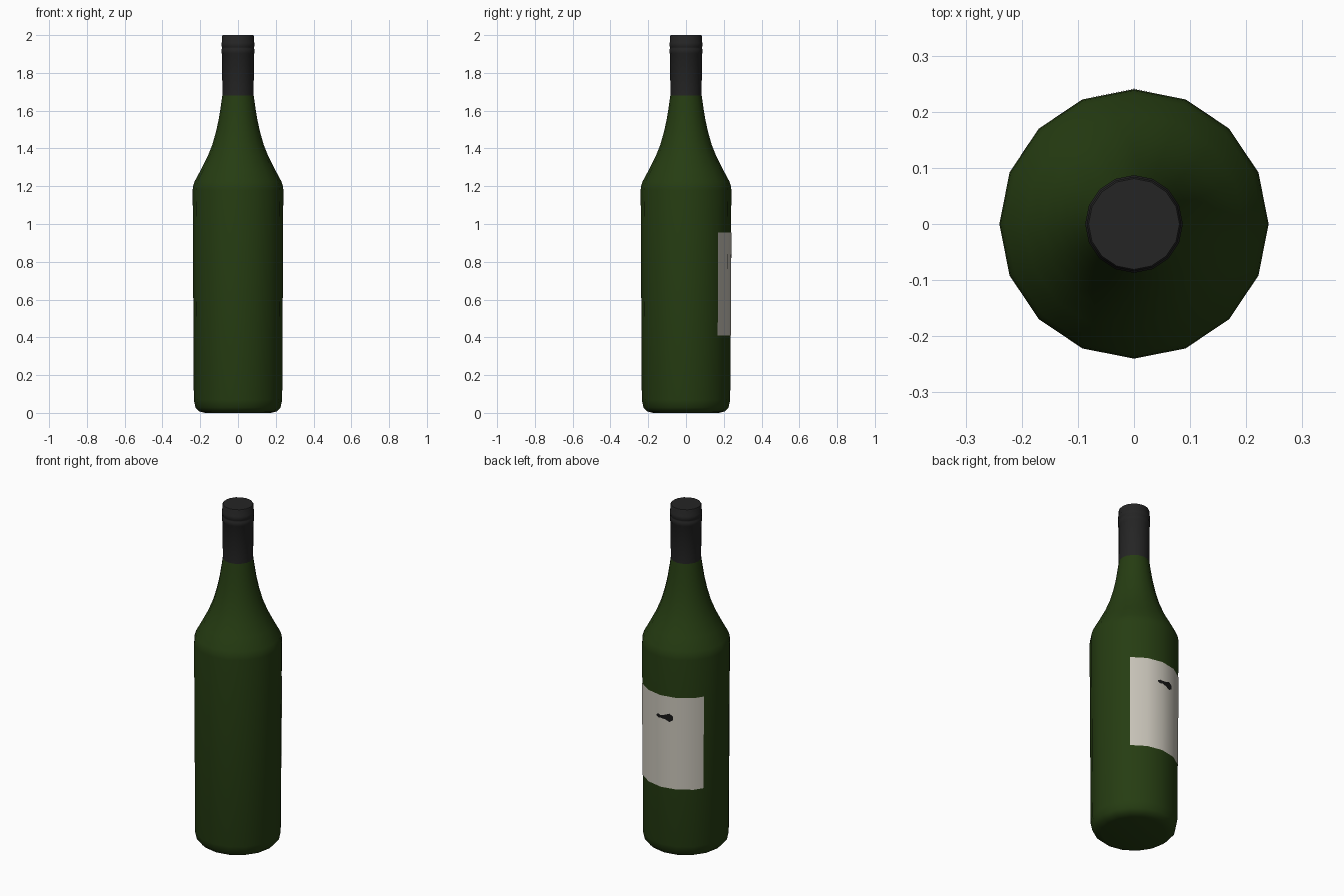
import bpy, math

if "Cube" in bpy.data.objects:
    bpy.data.objects.remove(bpy.data.objects["Cube"])

SIDES = 16
STEP = 2 * math.pi / SIDES


def material(name, color):
    m = bpy.data.materials.new(name)
    m.diffuse_color = (*color, 1)
    m.use_nodes = True
    m.node_tree.nodes["Principled BSDF"].inputs["Base Color"].default_value = m.diffuse_color
    return m


green = material("dark_green_glass", (0.019, 0.046, 0.006))
black = material("black_foil", (0.018, 0.018, 0.018))
paper = material("cream_paper", (0.60, 0.57, 0.50))
ink = material("black_ink", (0.008, 0.008, 0.008))


def make(name, verts, faces, mat):
    me = bpy.data.meshes.new(name)
    me.from_pydata(verts, [], faces)
    me.materials.append(mat)
    ob = bpy.data.objects.new(name, me)
    bpy.context.collection.objects.link(ob)
    bpy.context.view_layer.objects.active = ob
    bpy.ops.object.select_all(action='DESELECT')
    ob.select_set(True)
    bpy.ops.object.shade_smooth_by_angle(angle=math.radians(40))
    return ob


def lathe(name, profile, mat):
    """Spin (radius, z) points around z and close both ends."""
    n = SIDES
    verts = [(r * math.cos(i * STEP), r * math.sin(i * STEP), z)
             for r, z in profile for i in range(n)]
    faces = [(k * n + i, k * n + (i + 1) % n, (k + 1) * n + (i + 1) % n, (k + 1) * n + i)
             for k in range(len(profile) - 1) for i in range(n)]
    faces.append(tuple(reversed(range(n))))
    faces.append(tuple(range((len(profile) - 1) * n, len(profile) * n)))
    return make(name, verts, faces, mat)


def wrap(name, columns, mat, lift):
    """Sheet on the faceted wall; columns are (degrees, bottom z, top z)."""
    verts = []
    for deg, z0, z1 in columns:
        a = math.radians(deg)
        off = a % STEP - STEP / 2
        for z in (z0, z1):
            r = (wall_radius(z) + lift) * math.cos(STEP / 2) / math.cos(off)
            verts.append((r * math.cos(a), r * math.sin(a), z))
    faces = [(2 * i, 2 * i + 2, 2 * i + 3, 2 * i + 1) for i in range(len(columns) - 1)]
    return make(name, verts, faces, mat)


def wall_radius(z):
    return 0.234 + 0.006 * (z - 0.07) / 1.11


# Glass body with rounded foot, shoulder and tapering neck
lathe("bottle_body", [
    (0.175, 0.0), (0.205, 0.008), (0.225, 0.028), (0.234, 0.07),
    (0.240, 1.18), (0.238, 1.20), (0.230, 1.225), (0.195, 1.29), (0.162, 1.355),
    (0.136, 1.42), (0.116, 1.49), (0.101, 1.56), (0.090, 1.63), (0.083, 1.68)], green)

# Foil sleeve and cap with two thin ridges
lathe("foil_cap", [
    (0.083, 1.675), (0.084, 1.90), (0.087, 1.905), (0.087, 1.925), (0.084, 1.93),
    (0.084, 1.935), (0.087, 1.94), (0.087, 1.96), (0.084, 1.965),
    (0.084, 1.994), (0.081, 2.0)], black)

# Paper label on the back, following the facets
wrap("paper_label", [(d, 0.41, 0.955) for d in (45, 67.5, 90, 112.5, 135, 149)], paper, 0.0015)

# Small printed mark on the label
wrap("label_mark", [(d, 0.83 - h, 0.83 + h) for d, h in
                    ((83, 0.004), (87, 0.012), (90, 0.008), (97, 0.014),
                     (103, 0.025), (108, 0.010))], ink, 0.003)
